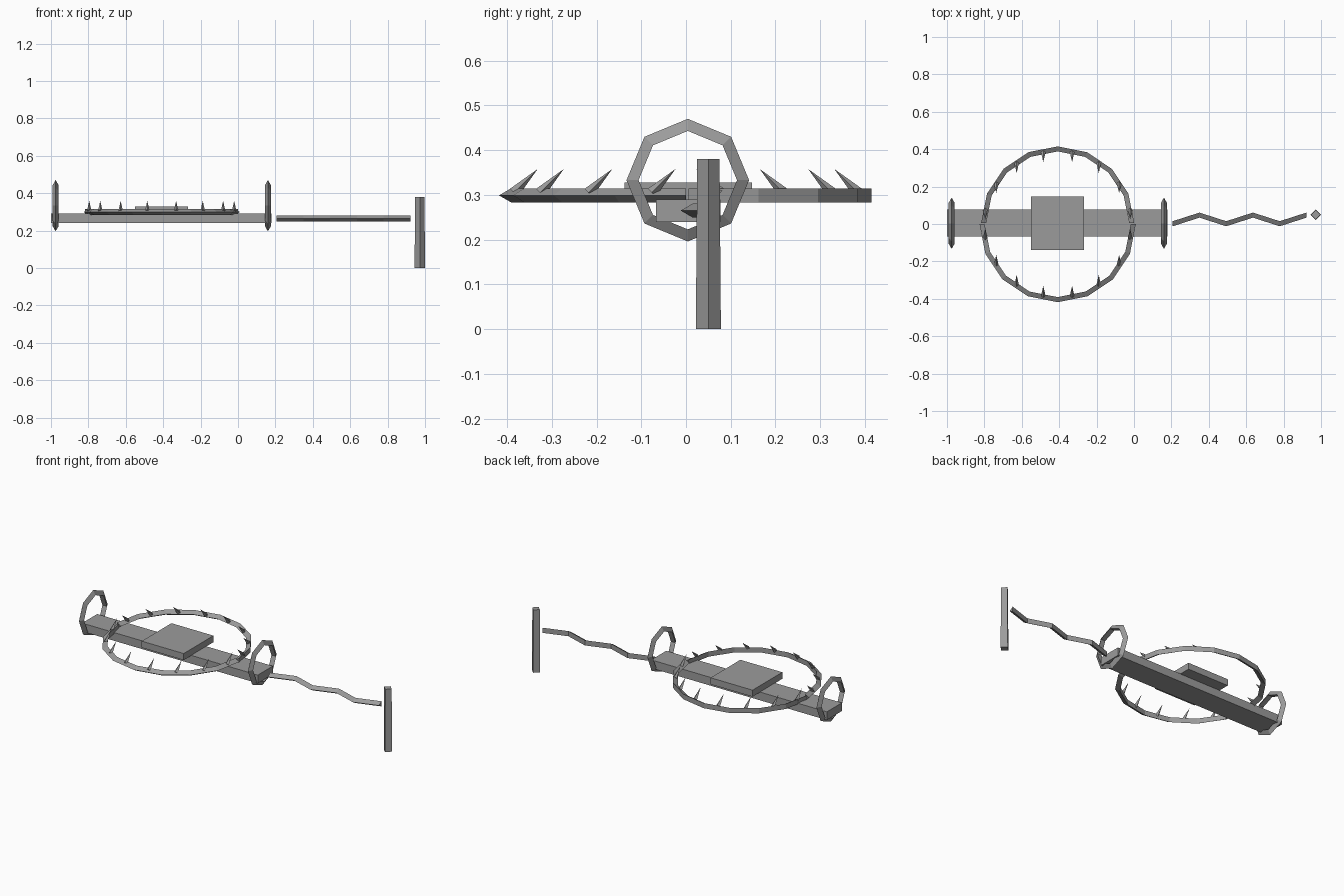
import bpy, bmesh, math
from mathutils import Vector

cube = bpy.data.objects.get("Cube")
if cube:
    bpy.data.objects.remove(cube, do_unlink=True)

# One plain iron colour for the whole trap
iron = bpy.data.materials.new("iron_grey")
iron.use_nodes = True
IRON = (0.33, 0.33, 0.33, 1.0)
iron.diffuse_color = IRON
iron.node_tree.nodes["Principled BSDF"].inputs["Base Color"].default_value = IRON

ROD = 0.018            # radius of the three-sided rods
TRAP = Vector((-0.408, 0.0, 0.299))   # centre of the jaws


def finish(name, bm):
    bmesh.ops.recalc_face_normals(bm, faces=bm.faces)
    mesh = bpy.data.meshes.new(name)
    bm.to_mesh(mesh)
    bm.free()
    mesh.materials.append(iron)
    obj = bpy.data.objects.new(name, mesh)
    bpy.context.collection.objects.link(obj)
    return obj


def box(name, lo, hi):
    bm = bmesh.new()
    bmesh.ops.create_cube(bm, size=1)
    lo, hi = Vector(lo), Vector(hi)
    for v in bm.verts:
        v.co = (lo + hi) / 2 + v.co * (hi - lo)
    return finish(name, bm)


def add_rod(bm, points, ridges, side, closed=False):
    """Three-sided rod along points; its sharp edge faces each ridge vector."""
    rings = []
    for p, n in zip(points, ridges):
        flat = p - n * ROD / 2
        half = side * ROD * 0.866
        rings.append([bm.verts.new(c) for c in (p + n * ROD, flat + half, flat - half)])
    pairs = list(zip(rings, rings[1:]))
    if closed:
        pairs.append((rings[-1], rings[0]))
    else:
        bm.faces.new(rings[0])
        bm.faces.new(rings[-1])
    for a, b in pairs:
        for i in range(3):
            j = (i + 1) % 3
            bm.faces.new((a[i], a[j], b[j], b[i]))


def jaw(name, front):
    """Half hoop of eight straight lengths."""
    s = -1 if front else 1
    shift = Vector((0, 0 if front else 0.006, 0))
    dirs = [Vector((math.cos(a), s * math.sin(a), 0))
            for a in (math.pi * i / 8 for i in range(9))]
    bm = bmesh.new()
    add_rod(bm, [TRAP + shift + d * 0.40 for d in dirs],
            [d if front else -d for d in dirs], Vector((0, 0, 1)))
    finish(name, bm)


def teeth(name, s):
    """Spikes at the middle of each jaw length, leaning inwards."""
    bm = bmesh.new()
    lean = Vector((0, -s, 1)).normalized()
    turn = Vector((0, 0, 1)).rotation_difference(lean)
    for i in range(8):
        a = math.pi * (i + 0.5) / 8
        base = TRAP + Vector((0.395 * math.cos(a), s * 0.392 * math.sin(a), 0.006))
        new = bmesh.ops.create_cone(bm, cap_ends=True, segments=4, radius1=0.0125,
                                    radius2=0.0, depth=0.075)["verts"]
        for v in new:
            v.co = base + turn @ (v.co + Vector((0, 0, 0.0375)))
    bmesh.ops.remove_doubles(bm, verts=bm.verts, dist=1e-5)
    finish(name, bm)


def spring(name, x):
    """Upright eight-sided spring hoop."""
    centre = Vector((x, 0.004, 0.333))
    dirs = [Vector((0, math.sin(a), math.cos(a)))
            for a in (math.pi * i / 4 for i in range(8))]
    bm = bmesh.new()
    add_rod(bm, [centre + d * 0.119 for d in dirs], dirs, Vector((1, 0, 0)), closed=True)
    finish(name, bm)


# Base bar and trigger plate
box("base_bar", (-1.0, -0.067, 0.24), (0.18, 0.077, 0.29))
box("trigger_plate", (-0.55, -0.138, 0.288), (-0.268, 0.147, 0.328))

# Jaws with teeth
for side_name, s in (("front", -1), ("back", 1)):
    jaw(side_name + "_jaw", s < 0)
    teeth(side_name + "_teeth", s)

# Spring hoops at both ends of the bar
spring("right_spring", -0.975)
spring("left_spring", 0.16)

# Zigzag chain
bm = bmesh.new()
links = [Vector((0.207 + 0.143 * i, 0.006 if i % 2 == 0 else 0.052, 0.265)) for i in range(6)]
add_rod(bm, links, [Vector((0, -1, 0))] * 6, Vector((0, 0, 1)))
finish("chain", bm)

# Four-sided stake, a little thicker at the foot
bm = bmesh.new()
bmesh.ops.create_cone(bm, cap_ends=True, segments=4, radius1=0.028, radius2=0.025, depth=0.38)
for v in bm.verts:
    v.co += Vector((0.972, 0.05, 0.19))
finish("stake", bm)
